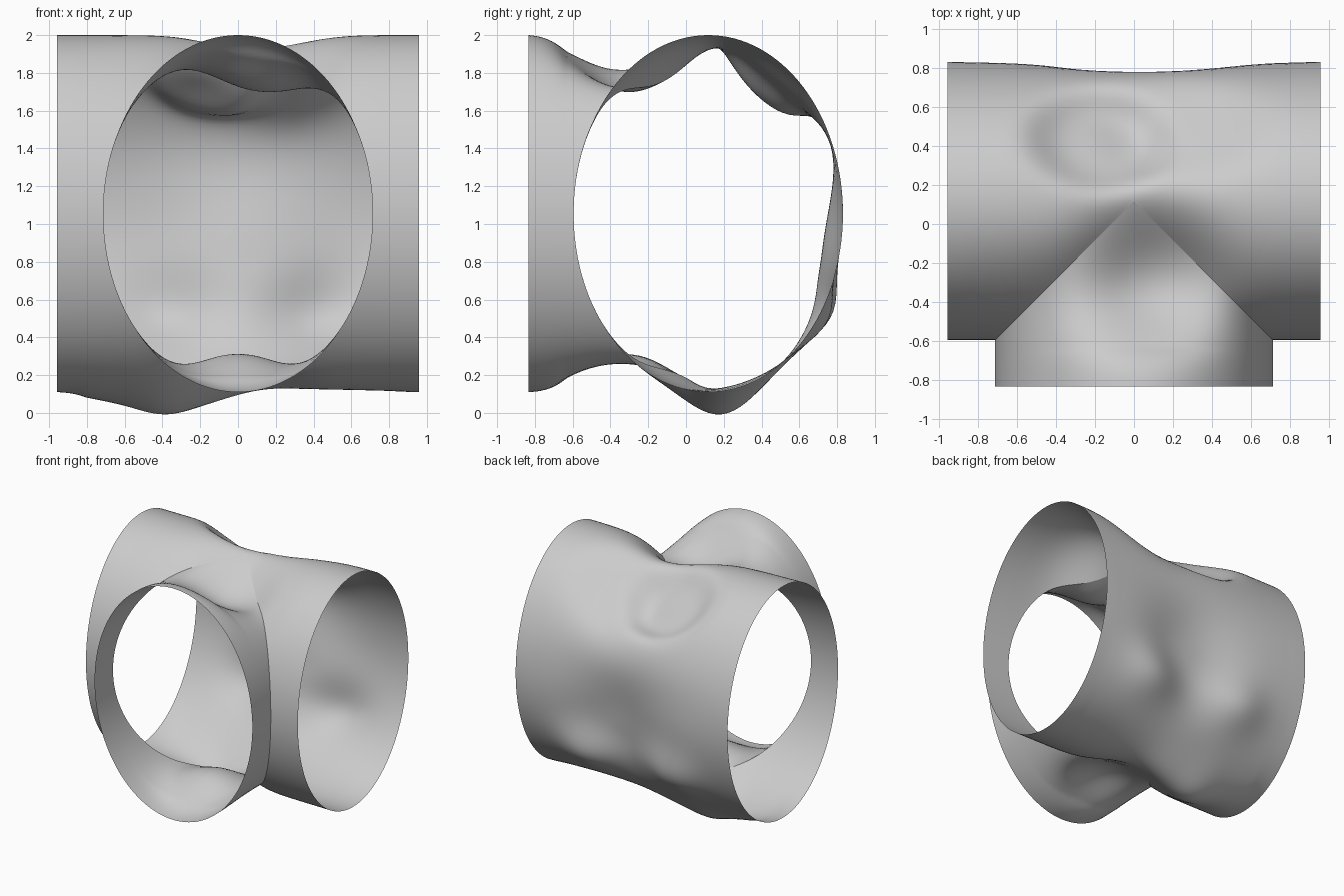
import bpy, math
from mathutils import Vector

if "Cube" in bpy.data.objects:
    bpy.data.objects.remove(bpy.data.objects["Cube"])

CY, CZ, R, H = 0.118, 1.055, 0.713, 0.945   # shared elliptical section
LX, FRONT = 0.957, -0.833                   # pipe half length, branch mouth

# dents and bulges: centre, widths, push vector, sharpness
BUMPS = [
    ((0.10, -0.27, 1.90), (0.32, 0.36, 0.5), (0, 0, -0.25), 1.1),      # branch top
    ((-0.12, -0.38, 1.95), (0.5, 0.25, 0.5), (0, 0, -0.06), 1),
    ((0.0, -0.29, 0.12), (0.27, 0.32, 0.4), (0, 0, 0.18), 1.1),        # branch underside
    ((0.0, -0.45, 0.12), (0.45, 0.25, 0.4), (0, 0, 0.03), 1),
    ((-0.17, 0.46, 1.87), (0.33, 0.26, 0.40), (0, -0.04, -0.15), 2),   # upper back hollow
    ((0.22, 0.50, 1.82), (0.38, 0.28, 0.40), (0, -0.04, -0.10), 1.4),
    ((0.08, 0.80, 0.82), (0.42, 0.4, 0.30), (0, -0.09, 0.0), 1.2),     # lower back ripples
    ((0.0, 0.83, 1.15), (0.50, 0.4, 0.22), (0, -0.035, 0.0), 1),
    ((-0.40, 0.75, 0.55), (0.24, 0.3, 0.20), (0, 0.06, -0.03), 1),
    ((0.42, 0.75, 0.53), (0.24, 0.3, 0.20), (0, 0.06, -0.03), 1),
    ((0.0, 0.65, 0.50), (0.22, 0.25, 0.2), (0, -0.015, 0.02), 1),
    ((-0.40, 0.19, 0.11), (0.22, 0.24, 0.3), (0, 0, -0.11), 1),        # belly bulge
    ((-0.12, 0.22, 0.11), (0.22, 0.24, 0.3), (0, 0, -0.05), 1),
    ((-0.70, 0.20, 0.11), (0.20, 0.24, 0.3), (0, 0, -0.035), 1),
    ((0.45, 0.30, 0.11), (0.4, 0.30, 0.3), (0, 0, 0.02), 1),
]


def dented(p):
    """Push a point by all bumps, leaving the open rims true."""
    fade = min(1, max(0, (LX - abs(p.x)) / 0.15)) * min(1, max(0, (p.y - FRONT) / 0.2))
    out = p.copy()
    for c, s, v, k in BUMPS:
        q = sum(((p[i] - c[i]) / s[i]) ** 2 for i in range(3))
        out += Vector(v) * (math.exp(-q ** k) * fade)
    return out


def make_surface(name, patches):
    """Each patch is (point function of u and v, u steps, v steps)."""
    verts, faces, index = [], [], {}

    def vert(p):
        key = tuple(round(a, 5) for a in p)
        if key not in index:
            index[key] = len(verts)
            verts.append(dented(p))
        return index[key]

    for f, nu, nv in patches:
        grid = [[vert(f(i / nu, j / nv)) for j in range(nv + 1)] for i in range(nu + 1)]
        for i in range(nu):
            for j in range(nv):
                q = [grid[i][j], grid[i + 1][j], grid[i + 1][j + 1], grid[i][j + 1]]
                q = list(dict.fromkeys(q))
                if len(q) > 2:
                    faces.append(q)
    me = bpy.data.meshes.new(name)
    me.from_pydata(verts, [], faces)
    me.polygons.foreach_set("use_smooth", [True] * len(me.polygons))
    me.update()
    ob = bpy.data.objects.new(name, me)
    bpy.context.collection.objects.link(ob)
    return ob


# main pipe: each half runs from the mitre (front) or the middle (back) to its rim
def main_half(side):
    def f(u, v):
        a = 2 * math.pi * u
        y = CY + R * math.cos(a)
        start = max(0.0, CY - y)
        x = start + (LX - start) * v
        return Vector((side * x, y, CZ + side * H * math.sin(a)))
    return f


make_surface("main_pipe", [(main_half(1), 128, 44), (main_half(-1), 128, 44)])


# branch pipe: same section turned forward, mitred at 45 degrees
def branch(u, v):
    a = 2 * math.pi * u
    x = R * math.cos(a)
    start = CY - abs(x)
    return Vector((x, start + (FRONT - start) * v, CZ + H * math.sin(a)))


make_surface("branch_pipe", [(branch, 128, 44)])
